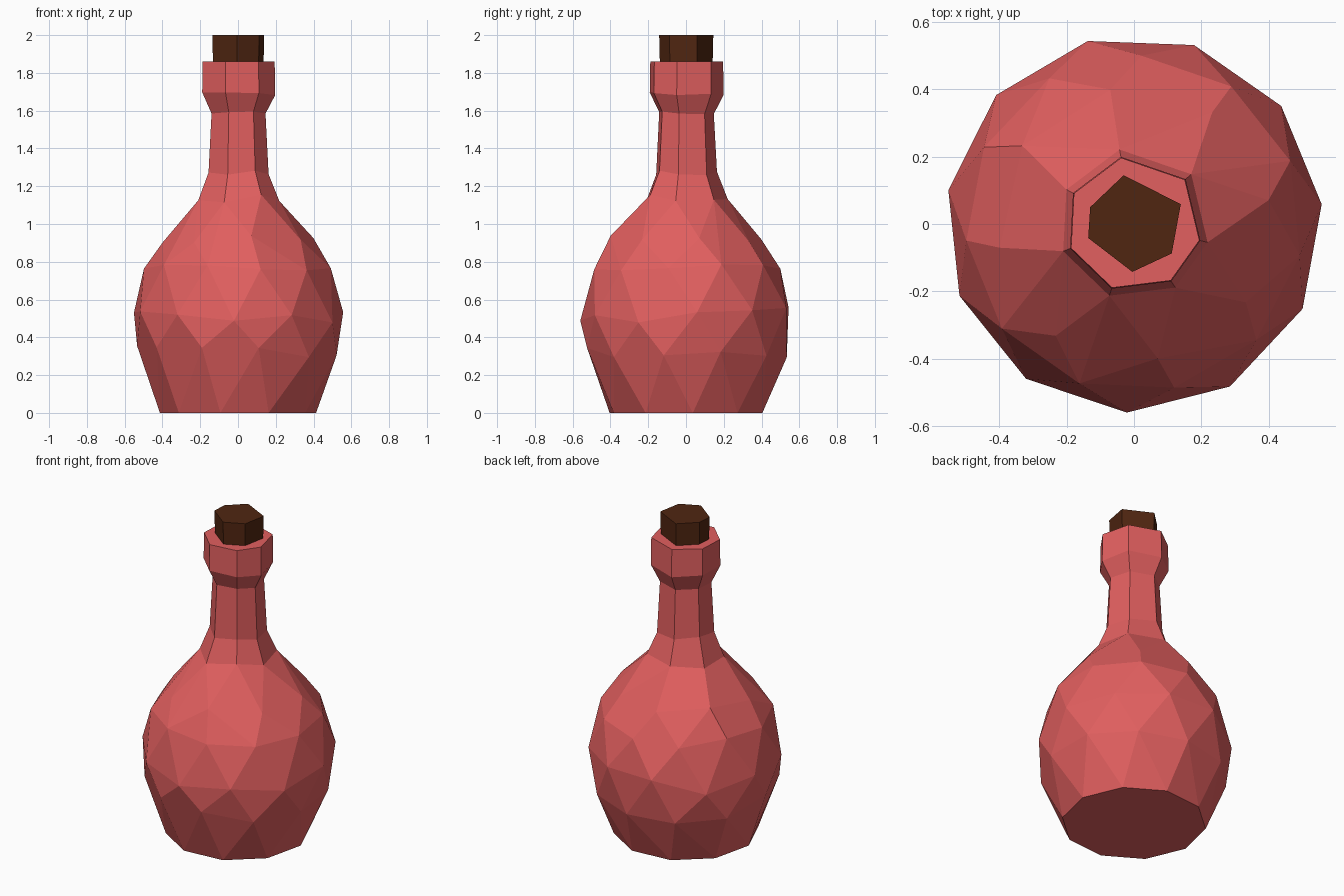
import bpy, bmesh, random
from math import sin, cos, radians, tau

if "Cube" in bpy.data.objects:
    bpy.data.objects.remove(bpy.data.objects["Cube"])

random.seed(4)


def material(name, rgb):
    m = bpy.data.materials.new(name)
    m.diffuse_color = (*rgb, 1)
    m.use_nodes = True
    m.node_tree.nodes["Principled BSDF"].inputs["Base Color"].default_value = m.diffuse_color
    return m


def finish(bm, name, mat):
    bmesh.ops.recalc_face_normals(bm, faces=bm.faces)
    me = bpy.data.meshes.new(name)
    bm.to_mesh(me)
    bm.free()
    me.materials.append(mat)
    ob = bpy.data.objects.new(name, me)
    bpy.context.collection.objects.link(ob)
    return ob


def ring(bm, angles, r, z, dz=0.0, scale=None):
    # ring of vertices; dz is a random height wobble
    vs = []
    for i, a in enumerate(angles):
        k = r * (scale[i] if scale else 1)
        vs.append(bm.verts.new((k * cos(a), k * sin(a), z + random.uniform(-dz, dz))))
    return vs


def bridge(bm, a, b):
    n = len(a)
    for i in range(n):
        j = (i + 1) % n
        bm.faces.new((a[i], a[j], b[j], b[i]))


red = material("red glass", (0.76, 0.115, 0.115))
brown = material("dark cork", (0.08, 0.019, 0.0055))

# Bottle: faceted convex body
bm = bmesh.new()
body = [  # radius, height, sides, start angle, height wobble
    (0.415, 0.0, 10, 5, 0.0),
    (0.535, 0.32, 11, 20, 0.04),
    (0.56, 0.52, 11, 6, 0.05),
    (0.50, 0.76, 11, 22, 0.03),
    (0.405, 0.93, 8, 10, 0.03)]
for r, z, n, start, dz in body:
    ring(bm, [radians(start) + tau * i / n for i in range(n)], r, z, dz)

# Seven-sided neck outline
neck_angles = [radians(a) for a in (101, 41, -14, -57, -109, -159, 153)]
neck_ring = ring(bm, neck_angles, 0.225, 1.13, 0.025)
bmesh.ops.convex_hull(bm, input=bm.verts[:])
top = set(neck_ring)
bmesh.ops.delete(bm, geom=[f for f in bm.faces if all(v in top for v in f.verts)],
                 context='FACES')
loose = [v for v in bm.verts if not v.link_faces and v not in top]
bmesh.ops.delete(bm, geom=loose, context='VERTS')
bm.edges.ensure_lookup_table()
bmesh.ops.delete(bm, geom=[e for e in bm.edges if not e.link_faces], context='EDGES')

# Neck, flared collar and flat rim
prev = neck_ring
for r, z, dz in ((0.167, 1.27, 0.025), (0.15, 1.59, 0.01),
                 (0.203, 1.69, 0.008), (0.2, 1.86, 0.0)):
    cur = ring(bm, neck_angles, r, z, dz)
    bridge(bm, prev, cur)
    prev = cur
bm.faces.new(prev)
bmesh.ops.dissolve_limit(bm, angle_limit=radians(4), verts=bm.verts[:], edges=bm.edges[:])
finish(bm, "bottle", red)

# Cork: slightly irregular stopper
bm = bmesh.new()
cork_angles = [radians(a) for a in (102, 23, -38, -92, -163, 159)]
sizes = [1.02, 1.04, 0.98, 0.98, 0.98, 0.96]
low = ring(bm, cork_angles, 0.14, 1.80, 0, sizes)
high = ring(bm, cork_angles, 0.145, 2.0, 0, sizes)
bridge(bm, low, high)
bm.faces.new(low)
bm.faces.new(high)
finish(bm, "cork", brown)
